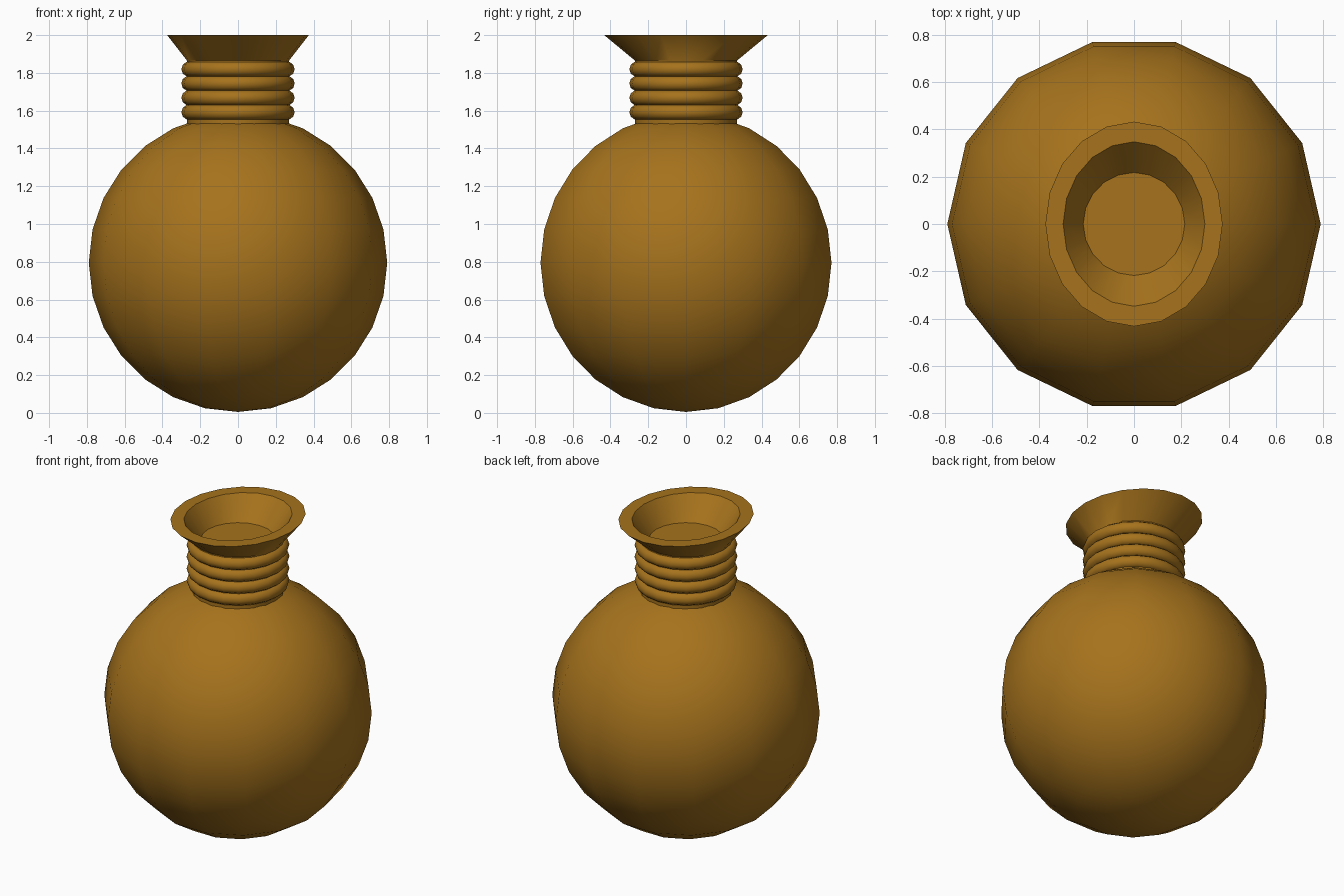
import bpy, bmesh, math

if "Cube" in bpy.data.objects:
    bpy.data.objects.remove(bpy.data.objects["Cube"])

mat = bpy.data.materials.new("amber_brown")
mat.diffuse_color = (0.38, 0.17, 0.012, 1)
mat.use_nodes = True
mat.node_tree.nodes["Principled BSDF"].inputs["Base Color"].default_value = mat.diffuse_color
SIDES = 20


def finish(obj, name, angle=40):
    obj.name = name
    obj.data.materials.append(mat)
    bpy.ops.object.select_all(action='DESELECT')
    obj.select_set(True)
    bpy.context.view_layer.objects.active = obj
    bpy.ops.object.shade_smooth_by_angle(angle=math.radians(angle))


def lofted(name, rings):
    """Skin (rx, ry, z) ellipses in order and cap both ends."""
    bm = bmesh.new()
    loops = []
    for rx, ry, z in rings:
        loops.append([bm.verts.new((rx * math.cos(a), ry * math.sin(a), z))
                      for a in (2 * math.pi * i / SIDES for i in range(SIDES))])
    for lo, hi in zip(loops, loops[1:]):
        for i in range(SIDES):
            j = (i + 1) % SIDES
            bm.faces.new((lo[i], lo[j], hi[j], hi[i]))
    bm.faces.new(loops[0][::-1])
    bm.faces.new(loops[-1])
    bmesh.ops.recalc_face_normals(bm, faces=bm.faces)
    mesh = bpy.data.meshes.new(name)
    bm.to_mesh(mesh)
    bm.free()
    obj = bpy.data.objects.new(name, mesh)
    bpy.context.collection.objects.link(obj)
    finish(obj, name)


# Round flask body
bpy.ops.mesh.primitive_uv_sphere_add(segments=14, ring_count=14, radius=0.79,
                                     location=(0, 0, 0.795))
body = bpy.context.object
bm = bmesh.new()
bm.from_mesh(body.data)
bm.verts.ensure_lookup_table()
# make sure a corner of the 14-gon lies on the x axis
widest = max(bm.verts, key=lambda v: math.hypot(v.co.x, v.co.y) + v.co.x)
turn = -math.atan2(widest.co.y, widest.co.x)
for v in bm.verts:
    x, y = v.co.x, v.co.y
    v.co.x = x * math.cos(turn) - y * math.sin(turn)
    v.co.y = x * math.sin(turn) + y * math.cos(turn)
    v.co.z += 0.795
bm.to_mesh(body.data)
bm.free()
body.location = (0, 0, 0)
finish(body, "flask_body")

# Neck and oval flared lip with a recessed floor
lofted("neck_and_lip", [
    (0.27, 0.27, 1.50), (0.27, 0.27, 1.865), (0.375, 0.433, 2.0),
    (0.30, 0.348, 2.0), (0.215, 0.218, 1.86)])

# Stacked cord rings round the neck
for k in range(4):
    bpy.ops.mesh.primitive_torus_add(major_segments=SIDES, minor_segments=10,
                                     major_radius=0.26, minor_radius=0.04,
                                     location=(0, 0, 1.592 + 0.076 * k))
    finish(bpy.context.object, f"neck_ring_{k + 1}", 60)
